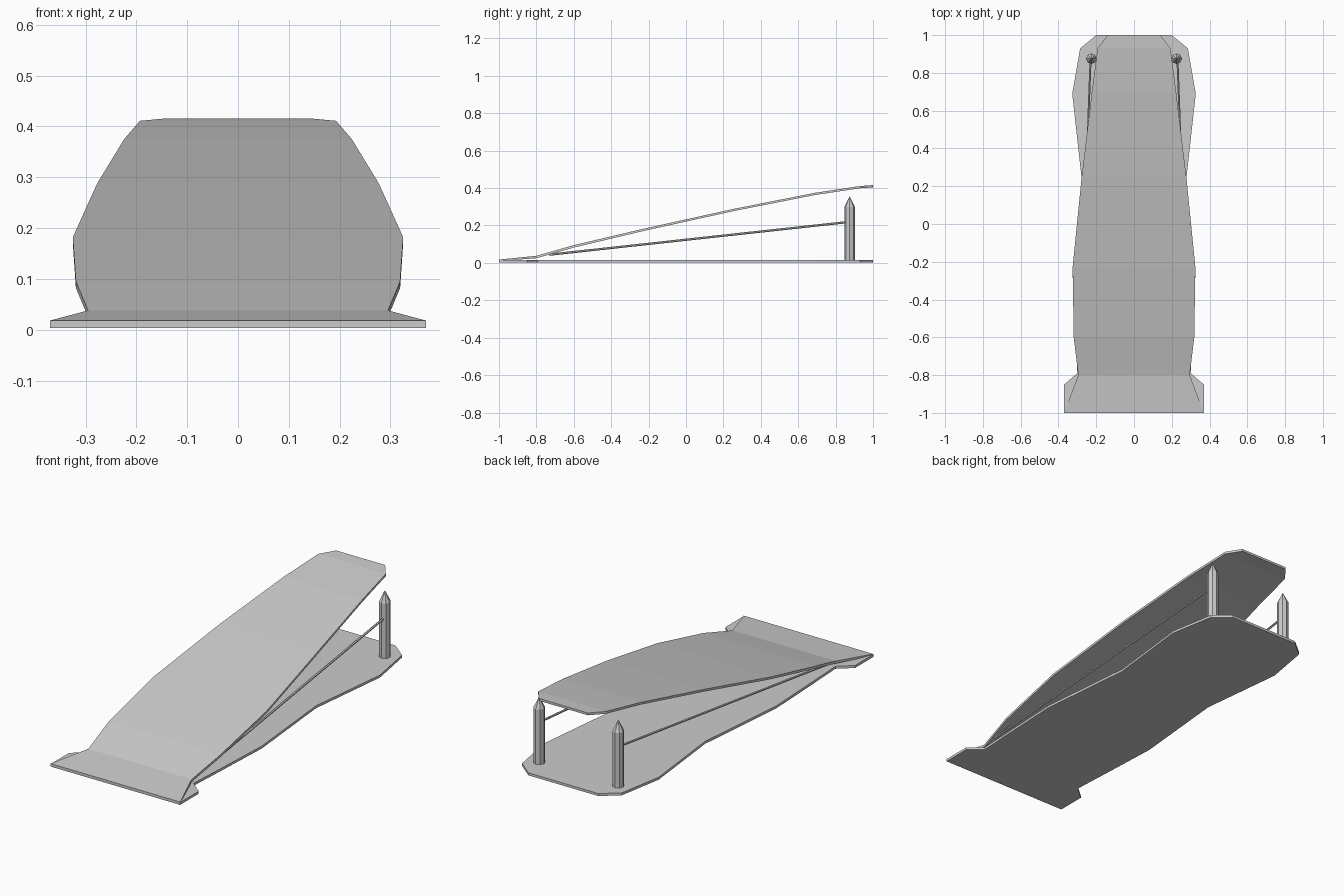
import bpy, bmesh, math
from mathutils import Vector

if "Cube" in bpy.data.objects:
    bpy.data.objects.remove(bpy.data.objects["Cube"])


def finish(bm, name):
    bmesh.ops.recalc_face_normals(bm, faces=bm.faces)
    me = bpy.data.meshes.new(name)
    bm.to_mesh(me)
    bm.free()
    ob = bpy.data.objects.new(name, me)
    bpy.context.collection.objects.link(ob)
    return ob


def bridge(bm, rings):
    for a, b in zip(rings, rings[1:]):
        n = len(a)
        for i in range(n):
            bm.faces.new((a[i], a[(i + 1) % n], b[(i + 1) % n], b[i]))


def plate(name, rows):
    # rows: (y, half width, bottom z, top z), lofted front to back
    bm = bmesh.new()
    rings = [[bm.verts.new(p) for p in ((-w, y, lo), (w, y, lo), (w, y, hi), (-w, y, hi))]
             for y, w, lo, hi in rows]
    bridge(bm, rings)
    bm.faces.new(rings[0])
    bm.faces.new(rings[-1])
    return finish(bm, name)


def post(name, x, y, r):
    # octagonal stake with a pointed top
    bm = bmesh.new()
    rings = [[bm.verts.new((x + r * math.cos(math.tau * i / 8), y + r * math.sin(math.tau * i / 8), z))
              for i in range(8)] for z in (0.01, 0.30)]
    bridge(bm, rings)
    bm.faces.new(rings[0])
    tip = bm.verts.new((x, y, 0.357))
    for i in range(8):
        bm.faces.new((rings[1][i], rings[1][(i + 1) % 8], tip))
    return finish(bm, name)


def rod(name, p, q, r):
    bm = bmesh.new()
    p, q = Vector(p), Vector(q)
    bmesh.ops.create_cone(bm, cap_ends=True, segments=6, radius1=r, radius2=r, depth=(q - p).length)
    rot = (q - p).to_track_quat('Z', 'Y').to_matrix()
    for v in bm.verts:
        v.co = rot @ v.co + (p + q) / 2
    return finish(bm, name)


# flat base with flared front tabs
plate("base_plate", [(y, w, 0.003, 0.016) for y, w in (
    (-1, 0.37), (-0.85, 0.37), (-0.79, 0.30), (-0.60, 0.31), (-0.27, 0.325), (0.24, 0.277),
    (0.69, 0.327), (0.93, 0.285), (1, 0.20))])

# rising curved ramp
plate("ramp_plate", [(y, w, z - t, z) for y, w, z, t in (
    (-1, 0.37, 0.018, 0.008), (-0.8, 0.295, 0.038, 0.013), (-0.6, 0.319, 0.095, 0.013),
    (-0.23, 0.325, 0.182, 0.012), (0.25, 0.277, 0.288, 0.012), (0.69, 0.224, 0.375, 0.012),
    (0.93, 0.193, 0.411, 0.012), (1, 0.14, 0.416, 0.012))])

# posts and sloping rods on both sides
for side, s in (("left", -1), ("right", 1)):
    post("post_" + side, s * 0.226, 0.875, 0.028)
    rod("rod_" + side, (s * 0.29, -0.73, 0.044), (s * 0.23, 0.87, 0.219), 0.006)
